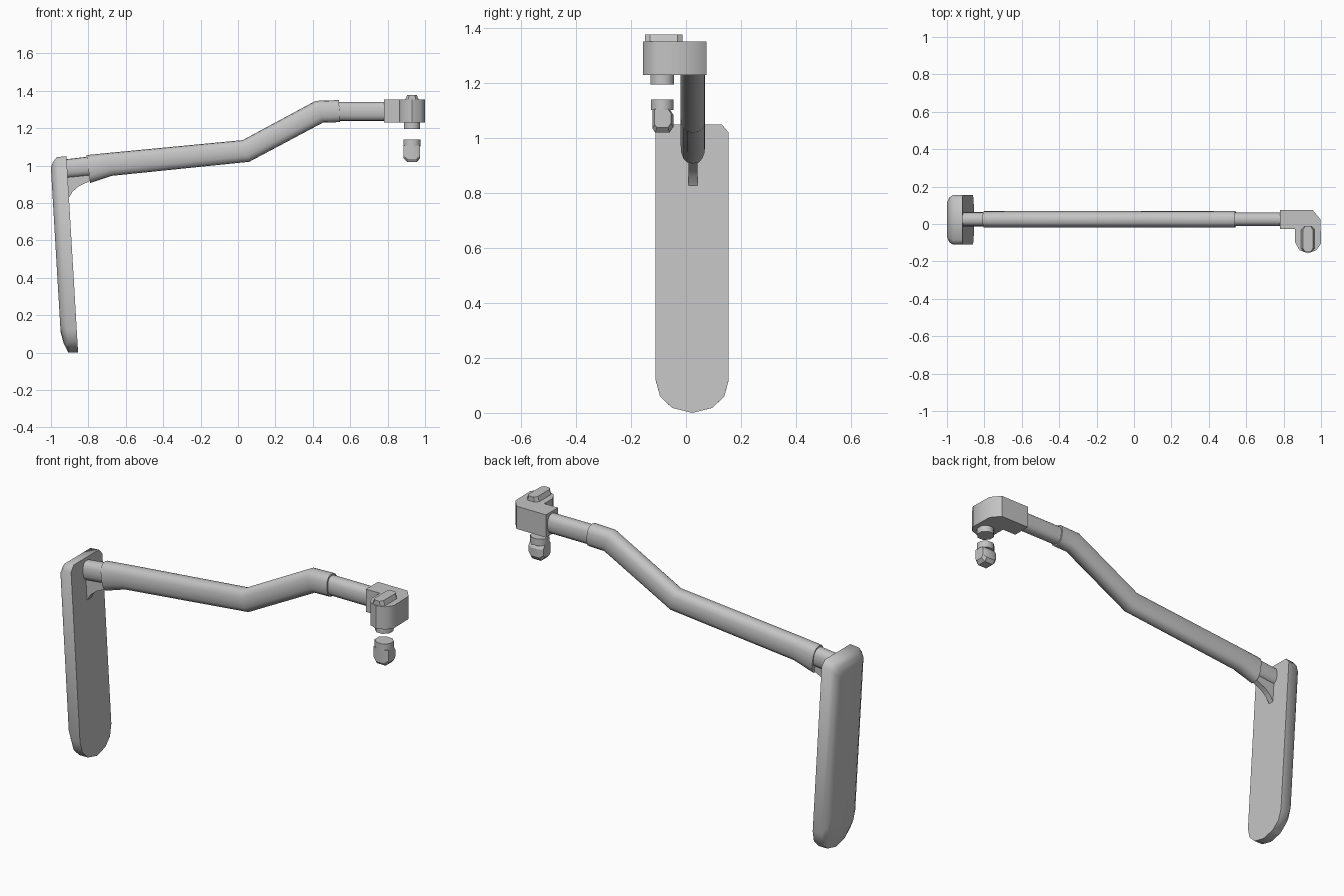
import bpy, bmesh, math
from mathutils import Vector

cube = bpy.data.objects.get("Cube")
if cube:
    bpy.data.objects.remove(cube, do_unlink=True)

GREY = (0.55, 0.55, 0.55, 1.0)
grey = bpy.data.materials.new("plain grey")
grey.use_nodes = True
grey.diffuse_color = GREY
grey.node_tree.nodes["Principled BSDF"].inputs["Base Color"].default_value = GREY

ARM_Y = 0.025    # centre plane of the tube
KNOB_X, KNOB_Y = 0.93, -0.086


def loft(name, rings, smooth=40):
    """Skin equal-length rings of points and cap both ends."""
    bm = bmesh.new()
    loops = [[bm.verts.new(p) for p in ring] for ring in rings]
    n = len(loops[0])
    for a, b in zip(loops, loops[1:]):
        for i in range(n):
            j = (i + 1) % n
            bm.faces.new((a[i], a[j], b[j], b[i]))
    bm.faces.new(loops[0][::-1])
    bm.faces.new(loops[-1])
    bmesh.ops.recalc_face_normals(bm, faces=bm.faces)
    mesh = bpy.data.meshes.new(name)
    bm.to_mesh(mesh)
    bm.free()
    mesh.materials.append(grey)
    obj = bpy.data.objects.new(name, mesh)
    bpy.context.collection.objects.link(obj)
    bpy.ops.object.select_all(action='DESELECT')
    obj.select_set(True)
    bpy.context.view_layer.objects.active = obj
    if smooth:
        bpy.ops.object.shade_smooth_by_angle(angle=math.radians(smooth))
    return obj


def tube(name, sections, half_width, sides=16):
    """Oval tube; each section is its top and bottom point in x, z."""
    rings = []
    for (tx, tz), (bx, bz) in sections:
        mid = Vector(((tx + bx) / 2, ARM_Y, (tz + bz) / 2))
        up = Vector(((tx - bx) / 2, 0, (tz - bz) / 2))
        ring = []
        for i in range(sides):
            a = 2 * math.pi * i / sides
            c, s = math.cos(a), math.sin(a)
            # slightly squared oval
            c = math.copysign(abs(c) ** 0.8, c)
            s = math.copysign(abs(s) ** 0.8, s)
            ring.append(mid + up * s + Vector((0, half_width * c, 0)))
        rings.append(ring)
    return loft(name, rings)


def octagon(rx, ry, z):
    angles = [math.radians(22.5 + 45 * i) for i in range(8)]
    k = math.cos(math.radians(22.5))
    return [(KNOB_X + rx * math.cos(a) / k, KNOB_Y + ry * math.sin(a) / k, z) for a in angles]


def prism_z(outline, z):
    return [(x, y, z) for x, y in outline]


# Long blade: flat inner face, rounded outer side, leaning slightly
half = [(0, 0.0), (0.073, 0.018), (0.117, 0.06), (0.133, 0.12),
        (0.133, 1.02), (0.108, 1.05)]
outline = half + [(-y, z) for y, z in reversed(half[1:])]


def blade_ring(depth, width, low, high):
    ring = []
    for y, z in outline:
        z = low + z / 1.05 * (high - low)
        x = -0.855 - 0.062 * z / 1.05 - depth
        ring.append((x, 0.0225 + y * width, z))
    return ring


loft("blade", [blade_ring(0, 1, 0, 1.05),
               blade_ring(0.052, 1, 0, 1.045),
               blade_ring(0.074, 0.9, 0.05, 1.02),
               blade_ring(0.087, 0.7, 0.11, 0.99)], 55)

# Neck between blade and main arm
tube("neck", [((-0.925, 1.033), (-0.925, 0.932)),
              ((-0.78, 1.05), (-0.78, 0.947))], 0.038)

# Curved gusset under the neck
gusset = [(-0.915, 0.95), (-0.906, 0.825), (-0.885, 0.86), (-0.85, 0.89),
          (-0.79, 0.918), (-0.77, 0.95)]
loft("gusset", [[(x, ARM_Y + d, z) for x, z in gusset] for d in (-0.016, 0.016)], 30)

# Bent main arm with a flared lower lip at the blade end
tube("main_arm", [((-0.81, 1.056), (-0.79, 0.907)),
                  ((-0.69, 1.068), (-0.675, 0.945)),
                  ((0.025, 1.136), (0.06, 1.02)),
                  ((0.415, 1.346), (0.455, 1.23)),
                  ((0.54, 1.35), (0.545, 1.232))], 0.045)

# Thinner tube leading to the head
tube("head_tube", [((0.52, 1.341), (0.52, 1.239)),
                   ((0.80, 1.341), (0.80, 1.239))], 0.037)

# Head block with a rounded front
head = [(0.78, 0.075), (0.955, 0.075), (0.997, 0.025), (1.0, -0.105),
        (0.975, -0.14), (0.93, -0.157), (0.885, -0.14), (0.862, -0.1),
        (0.862, -0.027), (0.78, -0.027)]
loft("head_block", [prism_z(head, z) for z in (1.23, 1.352)])

# Raised tapered cap with chamfered ends
cap = [(-0.035, -0.05), (-0.02, -0.068), (0.02, -0.068), (0.035, -0.05),
       (0.035, 0.05), (0.02, 0.068), (-0.02, 0.068), (-0.035, 0.05)]


def cap_ring(scale, z):
    return [(KNOB_X + x * scale, -0.081 + y, z) for x, y in cap]


loft("head_cap", [cap_ring(1.05, 1.35), cap_ring(0.75, 1.377)], 0)

# Pin under the head and the separate catch below it
loft("pin", [octagon(0.043, 0.043, z) for z in (1.195, 1.235)], 50)
loft("catch_collar", [octagon(0.045, 0.041, z) for z in (1.103, 1.14)], 50)

# Hooked catch body, narrowing at its sides
hook = [(-0.122, 1.106), (-0.122, 1.035), (-0.112, 1.02), (-0.06, 1.02),
        (-0.046, 1.04), (-0.046, 1.085), (-0.06, 1.106)]


def hook_ring(x, scale):
    return [(KNOB_X + x, KNOB_Y + (y - KNOB_Y) * scale, 1.106 + (z - 1.106) * scale)
            for y, z in hook]


loft("catch_hook", [hook_ring(x, s) for x, s in
                    ((-0.044, 0.78), (-0.026, 1), (0.026, 1), (0.044, 0.78))], 30)
